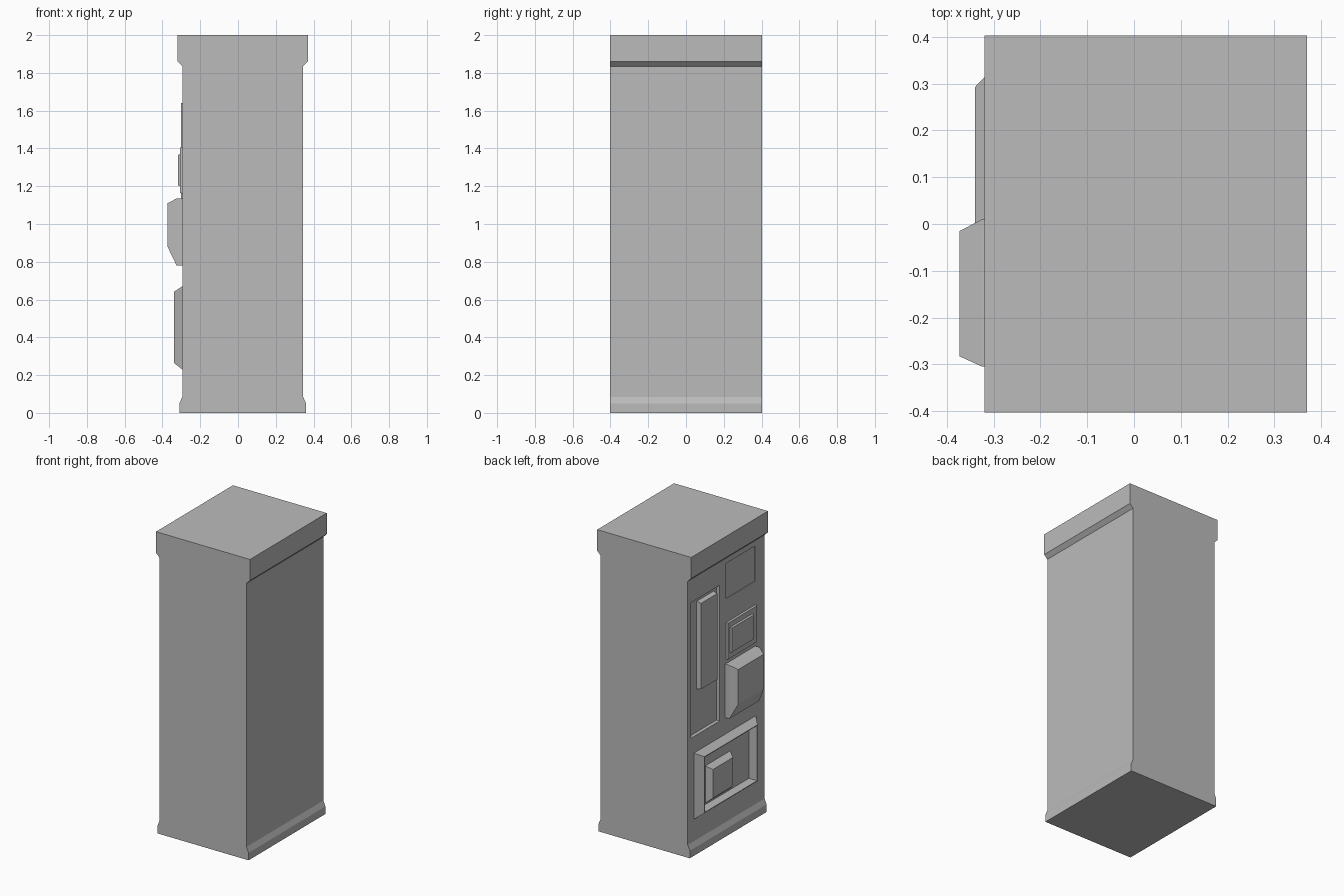
import bpy
import bmesh

if "Cube" in bpy.data.objects:
    bpy.data.objects.remove(bpy.data.objects["Cube"], do_unlink=True)

GREY = (0.5, 0.5, 0.5, 1.0)
grey = bpy.data.materials.new("plain_grey")
grey.use_nodes = True
grey.diffuse_color = GREY
grey.node_tree.nodes["Principled BSDF"].inputs["Base Color"].default_value = GREY


def loft(name, rings):
    """Closed solid joining rings of points, each ring in the same order."""
    bm = bmesh.new()
    loops = [[bm.verts.new(p) for p in ring] for ring in rings]
    for a, b in zip(loops, loops[1:]):
        for i in range(len(a)):
            j = (i + 1) % len(a)
            bm.faces.new((a[i], a[j], b[j], b[i]))
    bm.faces.new(loops[0])
    bm.faces.new(loops[-1][::-1])
    bmesh.ops.recalc_face_normals(bm, faces=bm.faces)
    mesh = bpy.data.meshes.new(name)
    bm.to_mesh(mesh)
    bm.free()
    mesh.materials.append(grey)
    obj = bpy.data.objects.new(name, mesh)
    bpy.context.collection.objects.link(obj)
    return obj


def panel(name, *sections):
    """Part on the control side; each section is (x, y0, y1, z0, z1)."""
    return loft(name, [[(x, y0, z0), (x, y1, z0), (x, y1, z1), (x, y0, z1)]
                       for x, y0, y1, z0, z1 in sections])


def cut(obj, cutters):
    """Carve the cutters out of the object and keep the result as plain mesh."""
    for cutter in cutters:
        cutter.hide_render = True
        mod = obj.modifiers.new("recess", 'BOOLEAN')
        mod.operation = 'DIFFERENCE'
        mod.solver = 'EXACT'
        mod.object = cutter
    bpy.context.view_layer.update()
    graph = bpy.context.evaluated_depsgraph_get()
    mesh = bpy.data.meshes.new_from_object(obj.evaluated_get(graph))
    obj.modifiers.clear()
    obj.data = mesh


# Cabinet: flared plinth, straight body and overhanging cap
DEPTH = 0.403
FACE = -0.295
half = [(0.335, 0), (0.335, 0.05), (0.32, 0.085),
        (0.32, 1.835), (0.345, 1.86), (0.345, 2.0)]
CENTRE = 0.025
outline = [(CENTRE + w, z) for w, z in half]
outline += [(CENTRE - w, z) for w, z in reversed(half)]
cabinet = loft("cabinet", [[(x, y, z) for x, z in outline] for y in (-DEPTH, DEPTH)])

# Recesses: door bay, screen and collection tray
door_bay = panel("door_bay_cutter", (-0.272, 0.07, 0.37, 0.78, 1.68),
                 (-0.45, 0.07, 0.37, 0.78, 1.68))
screen = panel("screen_cutter", (-0.29, -0.305, 0.003, 1.565, 1.8),
               (-0.45, -0.305, 0.003, 1.565, 1.8))
tray = panel("tray_cutter", (-0.28, -0.26, 0.288, 0.27, 0.635),
             (-0.45, -0.26, 0.288, 0.27, 0.635))

# Tray surround with sloping sides
tray_frame = panel("tray_frame", (FACE, -0.31, 0.34, 0.23, 0.67),
                   (-0.34, -0.265, 0.293, 0.265, 0.64))

cut(cabinet, [door_bay, screen, tray])
cut(tray_frame, [tray])
for cutter in (door_bay, screen, tray):
    bpy.data.objects.remove(cutter, do_unlink=True)

# Raised block in the tray
panel("tray_block", (-0.275, -0.07, 0.2, 0.275, 0.53),
      (-0.32, -0.035, 0.175, 0.315, 0.505))

# Long panel standing in the door bay
panel("door_panel", (-0.265, 0.1, 0.28, 1.065, 1.65),
      (-0.301, 0.1, 0.27, 1.07, 1.64))

# Keypad plate and its raised centre
panel("keypad_plate", (-0.29, -0.31, 0.003, 1.16, 1.41),
      (-0.307, -0.305, -0.003, 1.165, 1.405))
panel("keypad", (-0.3, -0.265, -0.02, 1.195, 1.375),
      (-0.317, -0.255, -0.03, 1.205, 1.365))

# Dispenser hood with chamfered edges and a slanted underside
panel("dispenser_hood", (-0.29, -0.305, 0.01, 0.78, 1.135),
      (-0.325, -0.305, 0.01, 0.78, 1.135),
      (-0.373, -0.283, -0.015, 0.88, 1.11))
